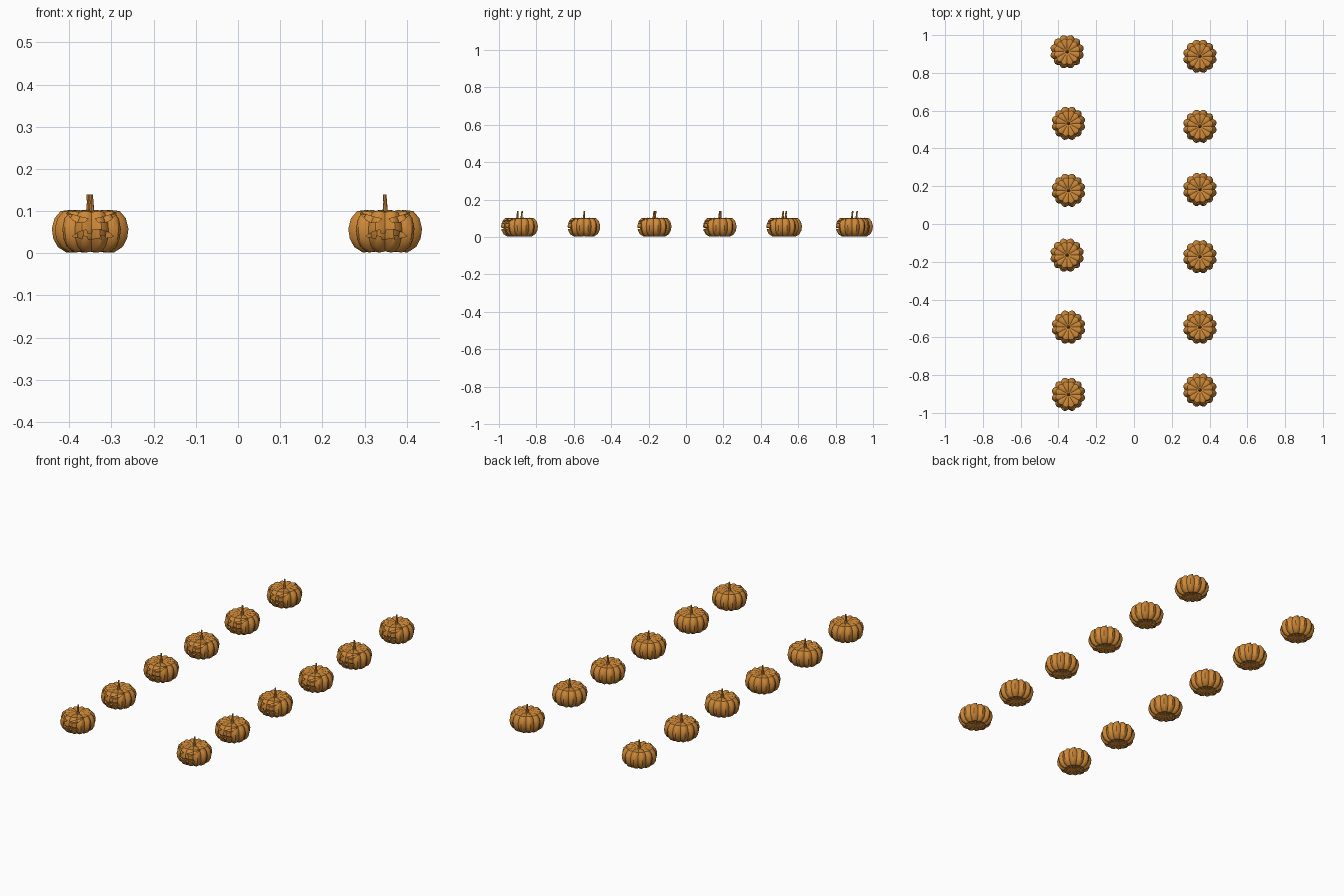
import bpy, bmesh, math
from mathutils import Vector

if "Cube" in bpy.data.objects:
    bpy.data.objects.remove(bpy.data.objects["Cube"])

LOBES, SUB = 12, 4
SEG = LOBES * SUB
# rib profile (radius, height) from bottom centre to top dimple
PROFILE = [(.028, .004), (.055, .002), (.076, .015), (.087, .035), (.0905, .058),
           (.084, .083), (.069, .1), (.045, .103), (.022, .098)]

orange = bpy.data.materials.new("pumpkin_orange")
orange.diffuse_color = (.62, .25, .04, 1)
orange.use_nodes = True
orange.node_tree.nodes["Principled BSDF"].inputs["Base Color"].default_value = orange.diffuse_color


def new_object(name, bm):
    bmesh.ops.recalc_face_normals(bm, faces=bm.faces)
    me = bpy.data.meshes.new(name)
    bm.to_mesh(me)
    bm.free()
    me.materials.append(orange)
    ob = bpy.data.objects.new(name, me)
    bpy.context.collection.objects.link(ob)
    return ob


def ribbed_body(name, shrink=1.0):
    """Lathe the profile with pinched valleys between the lobes."""
    bm = bmesh.new()
    mid = .052
    rings = []
    for r, z in PROFILE:
        ring = []
        for i in range(SEG):
            a = math.tau * i / SEG + math.pi / 2
            bulge = abs(math.sin(LOBES * (a - math.pi / 2) / 2))
            k = (.88 + .12 * bulge) * shrink
            zz = mid + (z - mid) * (.94 + .06 * bulge) * shrink
            ring.append(bm.verts.new((r * k * math.cos(a), r * k * math.sin(a), zz)))
        rings.append(ring)
    for a, b in zip(rings, rings[1:]):
        for i in range(SEG):
            j = (i + 1) % SEG
            bm.faces.new((a[i], a[j], b[j], b[i]))
    for ring, z in ((rings[0], .009), (rings[-1], .09)):
        c = bm.verts.new((0, 0, mid + (z - mid) * shrink))
        for i in range(SEG):
            bm.faces.new((ring[i], ring[(i + 1) % SEG], c))
    return new_object(name, bm)


def prism(name, outline):
    """Face opening: outline in x, z pushed along y."""
    bm = bmesh.new()
    f = bm.faces.new([bm.verts.new((x, -.12, z)) for x, z in outline])
    ext = bmesh.ops.extrude_face_region(bm, geom=[f])
    bmesh.ops.translate(bm, vec=(0, .1, 0),
                        verts=[v for v in ext["geom"] if isinstance(v, bmesh.types.BMVert)])
    return new_object(name, bm)


def cut(ob, cutter):
    m = ob.modifiers.new("cut", 'BOOLEAN')
    m.operation, m.solver, m.object = 'DIFFERENCE', 'EXACT', cutter
    bpy.context.view_layer.objects.active = ob
    bpy.ops.object.modifier_apply(modifier=m.name)


# carved eyes and toothed mouth, recessed to an inner skin
eye = [(.013, .073), (.034, .07), (.056, .079), (.052, .094), (.012, .083)]
eye = [(.012, .079), (.022, .073), (.036, .074), (.05, .084), (.062, .0965)]
eye = [(.009, .082), (.016, .074), (.034, .073), (.046, .08), (.06, .096), (.03, .087)]
mouth = [(-.046, .04), (-.03, .051), (-.012, .056), (-.011, .047), (.001, .047), (.003, .057),
         (.022, .056), (.04, .05), (.052, .04), (.034, .036), (.03, .043), (.02, .042),
         (.018, .035), (-.008, .034), (-.01, .041), (-.02, .042), (-.023, .035)]
body = ribbed_body("pumpkin_body")
core = ribbed_body("core_helper", .86)
for outline in (eye, [(-x, z) for x, z in eye], mouth):
    opening = prism("opening_helper", outline)
    cut(opening, core)
    cut(body, opening)
    bpy.data.objects.remove(opening)
bpy.data.objects.remove(core)

# bent tapering stem
bm = bmesh.new()
rings = []
for x, y, z, r in [(0, 0, .086, .011), (0, 0, .102, .006), (0, .001, .12, .0045), (-.001, .003, .139, .004)]:
    rings.append([bm.verts.new((x + r * math.cos(math.tau * i / 8),
                                y + r * math.sin(math.tau * i / 8), z)) for i in range(8)])
for a, b in zip(rings, rings[1:]):
    for i in range(8):
        bm.faces.new((a[i], a[(i + 1) % 8], b[(i + 1) % 8], b[i]))
bm.faces.new(rings[0])
bm.faces.new(rings[-1])
stem = new_object("pumpkin_stem", bm)

for ob in (body, stem):
    bpy.ops.object.select_all(action='DESELECT')
    ob.select_set(True)
    bpy.context.view_layer.objects.active = ob
    bpy.ops.object.shade_smooth_by_angle(angle=math.radians(35))

# two rows of six pumpkins
ROWS = [(-.354, .912), (-.347, .533), (-.347, .178), (-.354, -.165), (-.347, -.546), (-.347, -.902),
        (.349, .888), (.349, .517), (.349, .183), (.349, -.173), (.349, -.546), (.349, -.879)]
for n, (x, y) in enumerate(ROWS):
    for src in (body, stem):
        ob = src if n == 0 else src.copy()
        if n:
            bpy.context.collection.objects.link(ob)
        ob.location = (x, y, 0)
